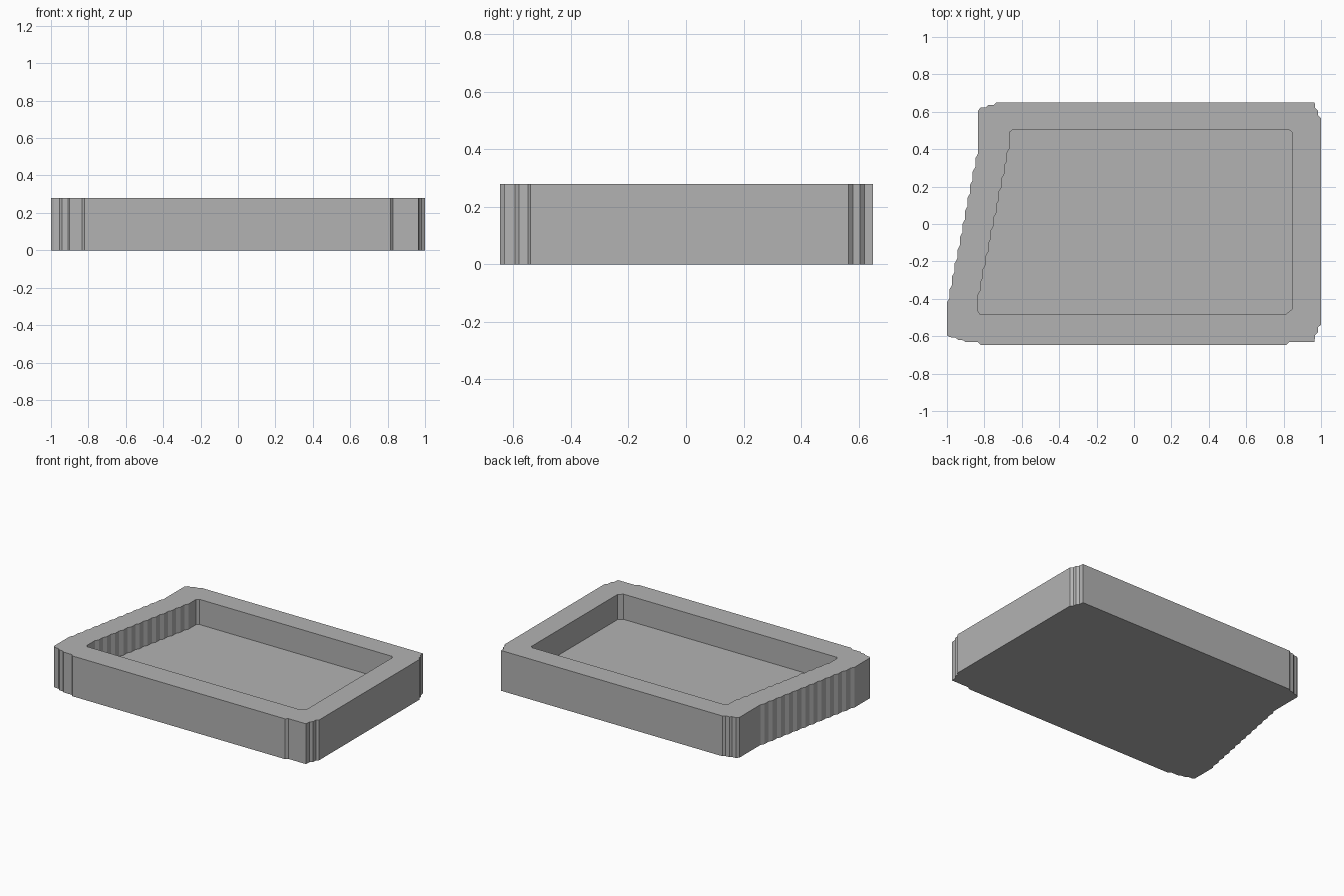
import bpy
import bmesh

cube = bpy.data.objects.get("Cube")
if cube:
    bpy.data.objects.remove(cube, do_unlink=True)

HEIGHT = 0.28
FLOOR = 0.105
STEPS = 12


def stepped_edge(start, end):
    """Staircase line: a straight run, then a short slanted jog, repeated."""
    dx = (end[0] - start[0]) / STEPS
    dy = (end[1] - start[1]) / STEPS
    points = []
    for i in range(STEPS):
        x, y = start[0] + dx * i, start[1] + dy * i
        points += [(x, y), (x + dx, y + dy * 0.35)]
    return points + [end]


def ring(bm, profile, z):
    """Closed loop of vertices and edges at one height."""
    verts = [bm.verts.new((x, y, z)) for x, y in profile]
    edges = [bm.edges.new((a, b)) for a, b in zip(verts, verts[1:] + verts[:1])]
    return verts, edges


def wall(bm, lower, upper):
    """Quads joining two loops with the same number of vertices."""
    for i in range(len(lower)):
        bm.faces.new((lower[i - 1], lower[i], upper[i], upper[i - 1]))


# Outer outline: front edge, right edge, back edge, stepped left edge
outer = [
    (-1, -0.595), (-0.985, -0.605), (-0.955, -0.607), (-0.94, -0.62),
    (-0.91, -0.622), (-0.9, -0.632), (-0.835, -0.632), (-0.82, -0.647),
    (0.815, -0.647), (0.83, -0.632), (0.965, -0.632), (0.968, -0.595),
    (0.983, -0.58), (0.985, -0.55), (1, -0.54),
    (1, 0.565), (0.985, 0.58), (0.983, 0.605), (0.968, 0.62), (0.966, 0.65),
    (-0.735, 0.65), (-0.75, 0.637), (-0.78, 0.635), (-0.79, 0.624),
    (-0.82, 0.622), (-0.835, 0.605),
] + stepped_edge((-1, -0.42), (-0.835, 0.42))[::-1]

# Recess outline with its own stepped left edge
inner = [
    (-0.835, -0.465), (-0.825, -0.48), (0.815, -0.48), (0.845, -0.455),
    (0.845, 0.49), (0.83, 0.503), (-0.65, 0.503), (-0.665, 0.49),
] + stepped_edge((-0.835, -0.38), (-0.665, 0.45))[::-1]

# Tray body: underside, outer wall, recess wall and recess floor
bm = bmesh.new()
base, _ = ring(bm, outer, 0)
rim_out, rim_out_edges = ring(bm, outer, HEIGHT)
rim_in, rim_in_edges = ring(bm, inner, HEIGHT)
floor, _ = ring(bm, inner, FLOOR)
bm.faces.new(base)
bm.faces.new(floor)
wall(bm, base, rim_out)
wall(bm, floor, rim_in)

# Flat rim between the two outlines
bmesh.ops.triangle_fill(bm, use_beauty=True, use_dissolve=False,
                        edges=rim_out_edges + rim_in_edges)
bmesh.ops.recalc_face_normals(bm, faces=bm.faces[:])

mesh = bpy.data.meshes.new("tray")
bm.to_mesh(mesh)
bm.free()
tray = bpy.data.objects.new("tray", mesh)
bpy.context.collection.objects.link(tray)

# Single grey material
grey = bpy.data.materials.new("plain grey")
grey.use_nodes = True
colour = (0.45, 0.45, 0.45, 1)
grey.diffuse_color = colour
grey.node_tree.nodes["Principled BSDF"].inputs["Base Color"].default_value = colour
mesh.materials.append(grey)
